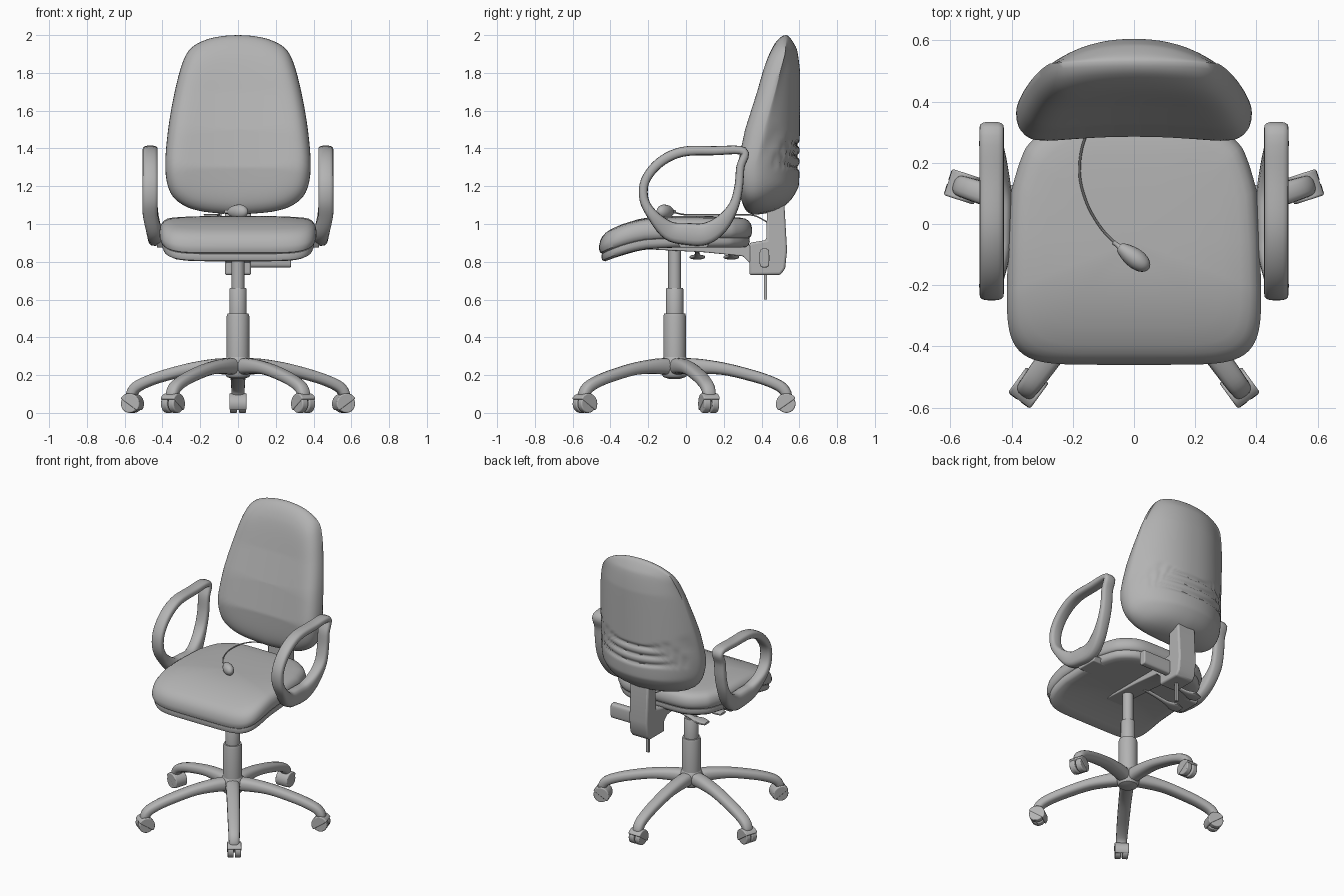
import bpy, bmesh, math
from mathutils import Vector

if "Cube" in bpy.data.objects:
    bpy.data.objects.remove(bpy.data.objects["Cube"])

GREY = bpy.data.materials.new("plain grey")
GREY.diffuse_color = (0.45, 0.45, 0.45, 1)
GREY.use_nodes = True
GREY.node_tree.nodes["Principled BSDF"].inputs["Base Color"].default_value = GREY.diffuse_color
CY = -0.06          # column position along y


def finish(name, bm, angle=40):
    bmesh.ops.remove_doubles(bm, verts=bm.verts, dist=1e-5)
    bmesh.ops.recalc_face_normals(bm, faces=bm.faces)
    me = bpy.data.meshes.new(name)
    bm.to_mesh(me)
    bm.free()
    me.materials.append(GREY)
    ob = bpy.data.objects.new(name, me)
    bpy.context.collection.objects.link(ob)
    bpy.ops.object.select_all(action='DESELECT')
    ob.select_set(True)
    bpy.context.view_layer.objects.active = ob
    bpy.ops.object.shade_smooth_by_angle(angle=math.radians(angle))
    return ob


def loft(name, rings, closed=False, angle=40):
    """Skin a list of equal-length closed rings."""
    bm = bmesh.new()
    vs = [[bm.verts.new(p) for p in r] for r in rings]
    n = len(vs[0])
    pairs = list(zip(vs, vs[1:])) + ([(vs[-1], vs[0])] if closed else [])
    for a, b in pairs:
        for i in range(n):
            j = (i + 1) % n
            bm.faces.new((a[i], a[j], b[j], b[i]))
    if not closed:
        bm.faces.new(vs[0])
        bm.faces.new(vs[-1])
    return finish(name, bm, angle)


def spline(pts, steps=6, closed=False):
    """Catmull-Rom through tuples of any length."""
    n, out = len(pts), []
    get = (lambda i: pts[i % n]) if closed else (lambda i: pts[max(0, min(n - 1, i))])
    for i in range(n if closed else n - 1):
        for k in range(steps):
            t = k / steps
            out.append(tuple(0.5 * (2 * b + (c - a) * t + (2 * a - 5 * b + 4 * c - d) * t * t
                                    + (3 * b - a - 3 * c + d) * t ** 3)
                             for a, b, c, d in zip(get(i - 1), get(i), get(i + 1), get(i + 2))))
    return out if closed else out + [pts[-1]]


def lerp(table, v):
    for (a, fa), (b, fb) in zip(table, table[1:]):
        if v <= b:
            t = max(0, (v - a) / (b - a))
            return fa + (fb - fa) * t
    return table[-1][1]


def spow(v, e):
    return math.copysign(abs(v) ** e, v)


def oval(n, power):
    """Unit superellipse points."""
    return [(spow(math.cos(2 * math.pi * i / n), 2 / power),
             spow(math.sin(2 * math.pi * i / n), 2 / power)) for i in range(n)]


def sweep(name, path, side, closed=False, n=16, power=2.6):
    """Sweep an oval; path rows are x, y, z, half width along side, half thickness."""
    side, rings, m = Vector(side).normalized(), [], len(path)
    for i, row in enumerate(path):
        p = Vector(row[:3])
        a = path[(i - 1) % m] if closed else path[max(0, i - 1)]
        b = path[(i + 1) % m] if closed else path[min(m - 1, i + 1)]
        nrm = (Vector(b[:3]) - Vector(a[:3])).cross(side).normalized()
        rings.append([p + side * (u * row[3]) + nrm * (v * row[4]) for u, v in oval(n, power)])
    return loft(name, rings, closed)


def lathe(name, profile, cx=0, cy=CY, n=32):
    return loft(name, [[(cx + r * u, cy + r * v, z) for u, v in oval(n, 2)] for r, z in profile])


def prism(name, outline, origin, u, v, w, half, bevel=0.0):
    """Extrude a 2D outline (in axes u, v) both ways along w."""
    o, u, v, w = Vector(origin), Vector(u), Vector(v), Vector(w)
    ob = loft(name, [[o + u * a + v * b + w * s for a, b in outline] for s in (-half, half)])
    if bevel:
        m = ob.modifiers.new("round", 'BEVEL')
        m.width, m.segments, m.limit_method = bevel, 3, 'ANGLE'
    return ob


X, Y, Z = (1, 0, 0), (0, 1, 0), (0, 0, 1)

# --- seat cushion and shell: stacked outlines bent down at the front
TAPER = [(-.46, 1), (-.1, .985), (.1, .96), (.25, .87), (.35, .72)]


def seat_ring(s, z):
    ring = []
    for u, v in oval(96, 6):
        y = -.055 + .405 * v
        x = .42 * u * lerp(TAPER, y) * s
        y = -.055 + .405 * v * s
        ring.append((x, y, z - .09 * (max(0, -.1 - y) / .36) ** 2))
    return ring


loft("seat_cushion", [seat_ring(*r) for r in (
    (.9, .925), (.96, .926), (.985, .935), (1, .955), (1, .975), (.985, 1), (.955, 1.017),
    (.91, 1.028), (.84, 1.034), (.7, 1.038), (.5, 1.041), (.25, 1.042), (.01, 1.042))])
loft("seat_shell", [seat_ring(*r) for r in (
    (.93, .93), (.965, .925), (.97, .905), (.955, .888), (.92, .877),
    (.8, .875), (.5, .875), (.2, .875), (.01, .875))])

# --- backrest: outline scaled inward, domed front and back, creased behind
WIDTH = spline([(1.05, .0), (1.065, .18), (1.1, .29), (1.17, .36), (1.3, .385), (1.5, .37),
                (1.7, .335), (1.85, .295), (1.93, .25), (1.975, .17), (1.995, .08), (2.0, .0)], 4)
FRONT = [(1.05, .29), (1.3, .285), (1.5, .325), (1.7, .385), (1.9, .435), (2.0, .465)]
SEAM = [(1.05, .36), (1.3, .36), (1.5, .41), (1.7, .47), (1.9, .525), (2.0, .53)]
BACK = [(1.05, .55), (1.2, .6), (1.8, .605), (1.93, .595), (2.0, .57)]
OUTLINE = [(w, z) for z, w in WIDTH] + [(-w, z) for z, w in WIDTH[-2:0:-1]]


def back_ring(s, front):
    ring = []
    for ox, oz in OUTLINE:
        x, z = ox * s, 1.5 + (oz - 1.5) * s
        seam, puff = lerp(SEAM, z), max(0, 1 - s ** 9) ** .5
        if front:
            y = lerp(FRONT, z) - .03 * (x / .38) ** 2
        else:
            y = lerp(BACK, z) - .16 * (abs(x) / .38) ** 2.2
            for c in (1.30, 1.36, 1.42):     # upholstery creases
                y -= .014 * math.exp(-((z - c - .3 * x * x) / .012) ** 2)
        ring.append((x, seam + (y - seam) * puff, z))
    return ring


RIM = [.995, .98, .96, .93]
STEPS = RIM + [.9 - .0222 * k for k in range(41)]
loft("backrest", [back_ring(s, True) for s in reversed(STEPS)] + [back_ring(1, True)]
     + [back_ring(s, False) for s in STEPS], angle=60)

# --- arm loops with brackets below the seat
ARM = [(.305, 1.385, .022), (.15, 1.388, .024), (-.02, 1.382, .026), (-.14, 1.325, .026),
       (-.215, 1.23, .024), (-.222, 1.13, .024), (-.175, 1.045, .03), (-.09, .965, .05),
       (.0, .948, .058), (.1, .948, .058), (.185, 1.0, .045), (.25, 1.09, .028),
       (.278, 1.19, .023), (.288, 1.30, .022)]
for sx, tag in ((1, "right"), (-1, "left")):
    rows = [(sx * (.465 - max(0, 1.05 - z) * .25), y, z, .04, t) for y, z, t in ARM]
    sweep(tag + "_armrest", spline(rows, 5, True), X, True, power=3)
    prism(tag + "_arm_bracket", [(-.05, .905), (-.03, .875), (.11, .875), (.13, .905)],
          (sx * .33, 0, 0), Y, Z, X, .1, .006)

# --- gas column and hub
lathe("gas_column", [(.06, .27), (.06, .51), (.056, .525), (.046, .525), (.046, .655),
                     (.043, .66), (.034, .66), (.034, .88)])
lathe("base_hub", [(.03, .18), (.06, .19), (.075, .22), (.075, .27), (.06, .295)])

# --- five curved legs with casters
LEG = [(0, .24, .045, .045), (.1, .247, .045, .042), (.25, .235, .042, .033), (.4, .2, .04, .031),
       (.5, .168, .038, .03), (.565, .136, .036, .03), (.592, .1, .034, .028), (.596, .07, .03, .02)]
for k in range(5):
    a = math.radians(90 + 72 * k)
    d, side = Vector((math.cos(a), math.sin(a), 0)), Vector((-math.sin(a), math.cos(a), 0))
    hub = Vector((0, CY, 0))
    sweep(f"leg_{k + 1}", spline([(*(hub + d * r + Vector((0, 0, z))), w, t)
                                  for r, z, w, t in LEG], 4), side)
    centre = hub + d * .592 + Vector((0, 0, .048))
    for s in (-1, 1):
        prism(f"caster_wheel_{k + 1}_{'a' if s < 0 else 'b'}",
              [(.048 * u, .048 * v) for u, v in oval(28, 2)],
              centre + side * (s * .023), d, Z, side, .019, .006)
    hood = [(.056 * math.cos(math.radians(t)), .056 * math.sin(math.radians(t)))
            for t in range(30, 221, 10)]
    prism(f"caster_hood_{k + 1}", hood, centre, d, Z, side, .045, .006)

# --- tilt mechanism, back post, knob and levers
prism("mechanism_beam", [(-.24, .885), (-.24, .868), (.1, .85), (.3, .83), (.34, .79), (.42, .79),
                         (.42, .9), (.3, .885)], (0, 0, 0), Y, Z, X, .065, .006)
prism("back_post", [(.335, .73), (.5, .73), (.525, .765), (.535, .86), (.52, 1.12), (.43, 1.12),
                    (.425, .915), (.335, .9)], (0, 0, 0), Y, Z, X, .07, .012)
prism("tilt_knob", [(.415 + .026 * u, .82 + .05 * v) for u, v in oval(24, 4)],
      (.17, 0, 0), Y, Z, X, .11, .006)
prism("height_screw", [(-.01, .6), (.01, .6), (.01, .75), (-.01, .75)], (0, .42, 0), X, Z, Y, .008)
for i, y in enumerate((.06, .24)):
    sweep(f"lever_{i + 1}", spline([(-.03, y, .86, .012, .01), (-.14, y, .845, .012, .01),
                                    (-.22, y, .83, .02, .01), (-.28, y, .825, .042, .012),
                                    (-.33, y, .82, .03, .008)], 4), Y)

# --- inflation bulb and hose resting on the seat
e = Vector((.8, -.6, 0))
bulb = [(Vector((0, -.11, 1.065)) + e * t, r) for t, r in (
    (-.085, .009), (-.062, .01), (-.058, .018), (-.04, .028), (-.015, .036), (.015, .038),
    (.04, .031), (.055, .018), (.061, .004))]
sweep("pump_bulb", spline([(*p, r, r * .85) for p, r in bulb], 3), Z, power=2)
sweep("pump_hose", spline([(x, y, z, .004, .004) for x, y, z in (
    (-.06, -.065, 1.062), (-.11, -.01, 1.05), (-.155, .07, 1.048), (-.178, .17, 1.048),
    (-.16, .28, 1.05), (-.1, .36, 1.045), (-.02, .43, 1.01))], 6), Z, n=8, power=2)
